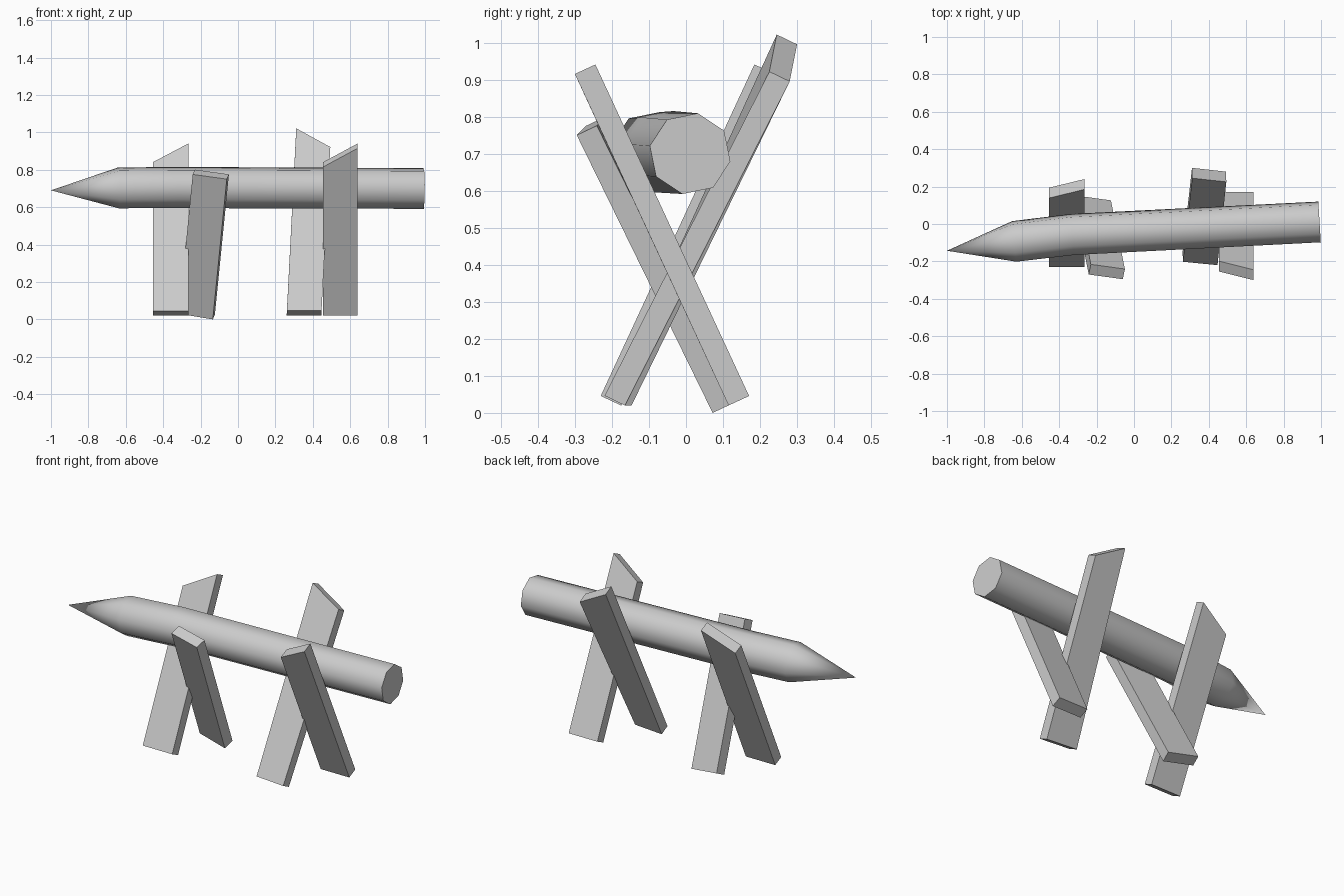
import bpy, bmesh, math
from mathutils import Vector

if "Cube" in bpy.data.objects:
    bpy.data.objects.remove(bpy.data.objects["Cube"])


def finish(name, bm):
    bmesh.ops.recalc_face_normals(bm, faces=bm.faces)
    mesh = bpy.data.meshes.new(name)
    bm.to_mesh(mesh)
    bm.free()
    ob = bpy.data.objects.new(name, mesh)
    bpy.context.collection.objects.link(ob)
    return ob


def board(name, corners, thickness=0.061):
    """Plank: underside outline thickened along its upward normal."""
    bm = bmesh.new()
    face = bm.faces.new([bm.verts.new(c) for c in corners])
    face.normal_update()
    n = face.normal.copy()
    if n.z < 0:
        n.negate()
    new = bmesh.ops.extrude_face_region(bm, geom=[face], use_keep_orig=True)["geom"]
    bmesh.ops.translate(bm, vec=n * thickness,
                        verts=[v for v in new if isinstance(v, bmesh.types.BMVert)])
    return finish(name, bm)


def log(name, tip, stations, sides=8, phase=-11):
    """Eight-sided bent log with a sharpened tip."""
    bm = bmesh.new()
    rings = []
    for x, y, z, r, yaw in stations:
        across = Vector((-math.sin(yaw), math.cos(yaw), 0))
        ring = []
        for i in range(sides):
            a = math.radians(phase) + math.tau * i / sides
            p = Vector((x, y, z)) + across * r * math.cos(a) + Vector((0, 0, r * math.sin(a)))
            ring.append(bm.verts.new(p))
        rings.append(ring)
    point = bm.verts.new(tip)
    for i in range(sides):
        j = (i + 1) % sides
        bm.faces.new((point, rings[0][i], rings[0][j]))
        for a, b in zip(rings, rings[1:]):
            bm.faces.new((a[i], b[i], b[j], a[j]))
    bm.faces.new(rings[-1])
    ob = finish(name, bm)
    bpy.context.view_layer.objects.active = ob
    ob.select_set(True)
    bpy.ops.object.shade_smooth_by_angle(angle=math.radians(60))
    ob.select_set(False)
    return ob


# Sharpened log
log("sharpened_log", (-1, -0.143, 0.69),
    [(-0.64, -0.093, 0.703, 0.111, 0.10),
     (-0.33, -0.056, 0.705, 0.112, 0.08),
     (0.992, 0.011, 0.70, 0.111, 0.06)])

# Supports leaning forward
board("front_right_support", [(0.455, 0.115, 0.02), (0.64, 0.115, 0.02),
                              (0.64, -0.30, 0.915), (0.455, -0.254, 0.815)])
board("front_left_support", [(-0.315, 0.097, 0.03), (-0.135, 0.072, 0.0),
                             (-0.06, -0.295, 0.75), (-0.242, -0.27, 0.775)])

# Supports leaning back
board("back_left_support", [(-0.455, -0.175, 0.02), (-0.265, -0.175, 0.02),
                            (-0.265, 0.24, 0.915), (-0.455, 0.194, 0.815)])
board("back_right_support", [(0.26, -0.147, 0.02), (0.445, -0.165, 0.02),
                             (0.31, 0.30, 0.995), (0.492, 0.28, 0.895)][:2]
      + [(0.492, 0.28, 0.895), (0.31, 0.30, 0.995)])
